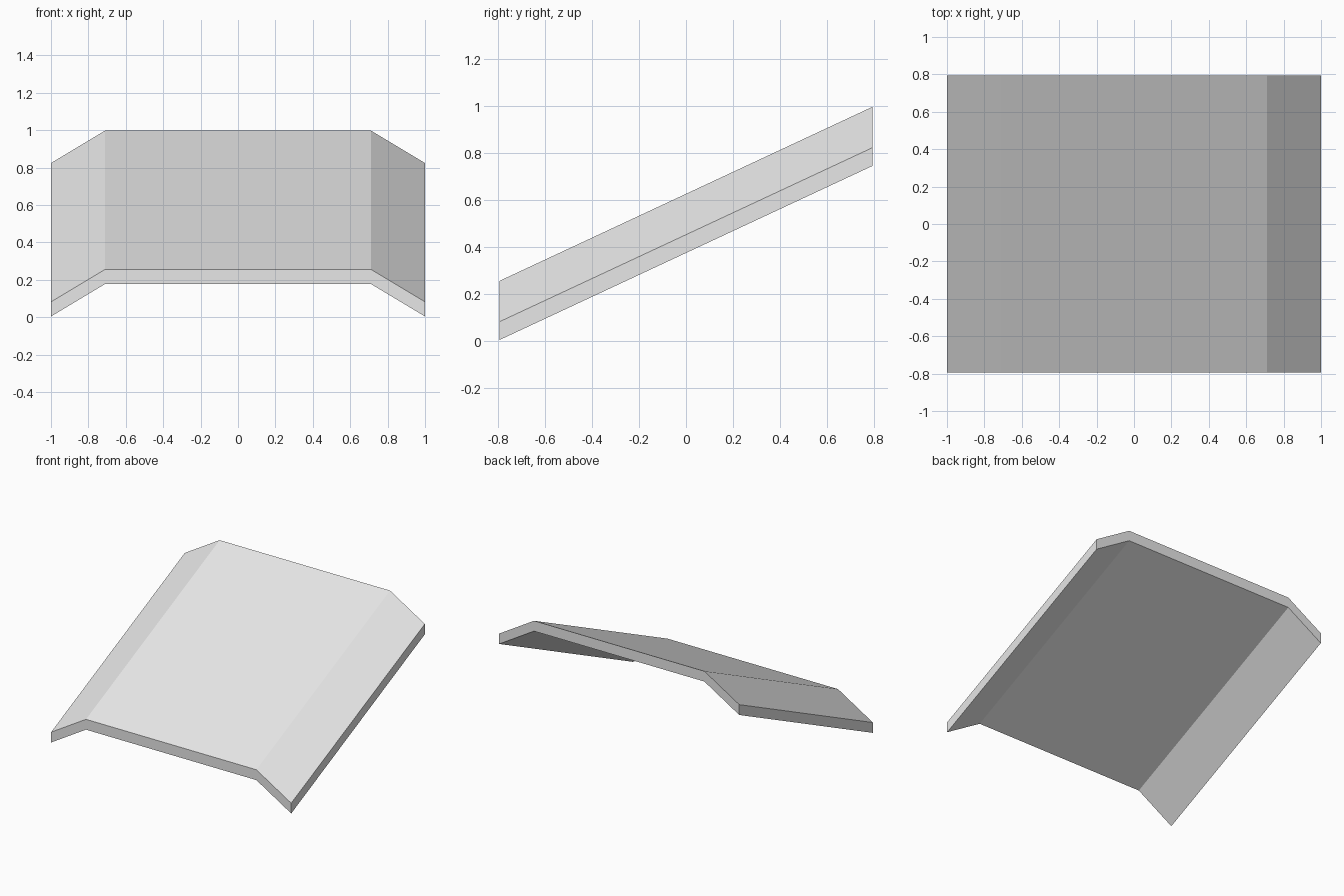
import bpy
import bmesh
from mathutils import Vector

cube = bpy.data.objects.get("Cube")
if cube:
    bpy.data.objects.remove(cube, do_unlink=True)

# Plain grey material
grey = bpy.data.materials.new("light grey")
grey.use_nodes = True
colour = (0.8, 0.8, 0.8, 1)
grey.diffuse_color = colour
grey.node_tree.nodes["Principled BSDF"].inputs["Base Color"].default_value = colour

HALF_DEPTH = 0.795
RISE = 0.742
THICKNESS = 0.078

# Cross-section of the panel: flat middle with two drooping sides
top = [(-1, 0.082), (-0.71, 0.256), (0.71, 0.256), (1, 0.082)]

# Upper skin, one strip per section, rising from front to back
bm = bmesh.new()
front = [bm.verts.new((x, -HALF_DEPTH, z)) for x, z in top]
back = [bm.verts.new((x, HALF_DEPTH, z + RISE)) for x, z in top]
for i in range(len(top) - 1):
    bm.faces.new((front[i], front[i + 1], back[i + 1], back[i]))

# Extrude straight down for the thickness, keeping the upper skin
geom = bmesh.ops.extrude_face_region(bm, geom=bm.faces[:], use_keep_orig=True)["geom"]
lower = [g for g in geom if isinstance(g, bmesh.types.BMVert)]
bmesh.ops.translate(bm, verts=lower, vec=Vector((0, 0, -THICKNESS)))
bmesh.ops.recalc_face_normals(bm, faces=bm.faces[:])

mesh = bpy.data.meshes.new("sloped_panel")
bm.to_mesh(mesh)
bm.free()
mesh.materials.append(grey)
panel = bpy.data.objects.new("sloped_panel", mesh)
bpy.context.collection.objects.link(panel)
